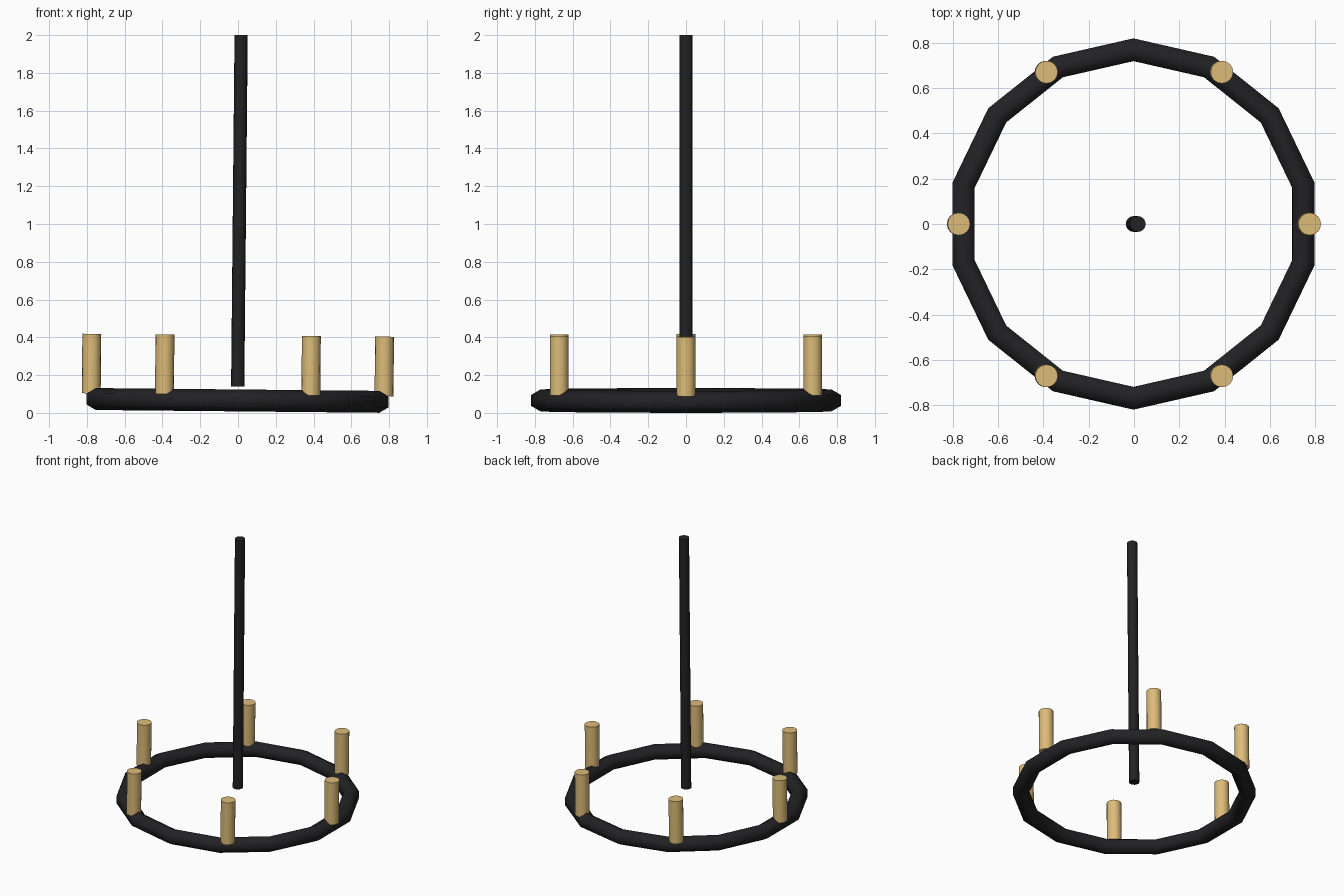
import bpy, bmesh
from math import sin, cos, pi
from mathutils import Matrix

if "Cube" in bpy.data.objects:
    bpy.data.objects.remove(bpy.data.objects["Cube"])

# The whole fixture leans very slightly towards +x
TILT = Matrix.Translation((-0.003, 0, 0)) @ Matrix.Rotation(0.0098, 4, 'Y')


def material(name, color):
    m = bpy.data.materials.new(name)
    m.diffuse_color = color
    m.use_nodes = True
    m.node_tree.nodes["Principled BSDF"].inputs["Base Color"].default_value = m.diffuse_color
    return m


iron = material("black_iron", (0.016, 0.016, 0.018, 1))
wax = material("candle_wax", (0.72, 0.50, 0.19, 1))


def finish(name, bm, mat, angle):
    bmesh.ops.recalc_face_normals(bm, faces=bm.faces)
    mesh = bpy.data.meshes.new(name)
    bm.to_mesh(mesh)
    bm.free()
    ob = bpy.data.objects.new(name, mesh)
    bpy.context.collection.objects.link(ob)
    mesh.materials.append(mat)
    ob.matrix_world = TILT
    bpy.ops.object.select_all(action='DESELECT')
    bpy.context.view_layer.objects.active = ob
    ob.select_set(True)
    bpy.ops.object.shade_smooth_by_angle(angle=angle)


def cylinder(name, x, y, z0, z1, r, mat):
    bm = bmesh.new()
    bmesh.ops.create_cone(bm, cap_ends=True, segments=16, radius1=r, radius2=r,
                          depth=z1 - z0,
                          matrix=Matrix.Translation((x, y, (z0 + z1) / 2)))
    finish(name, bm, mat, pi / 6)


# Ring: 14 segments with a hexagonal section, flat side outwards
N, S, R, TUBE, RING_Z = 14, 6, 0.77, 0.058, 0.066
bm = bmesh.new()
loops = []
for i in range(N):
    a = pi / 2 + 2 * pi * i / N
    loop = []
    for j in range(S):
        b = pi / 6 + 2 * pi * j / S
        r = R + TUBE * cos(b)
        loop.append(bm.verts.new((r * cos(a), r * sin(a), RING_Z + TUBE * sin(b))))
    loops.append(loop)
for i in range(N):
    p, q = loops[i], loops[(i + 1) % N]
    for j in range(S):
        k = (j + 1) % S
        bm.faces.new((p[j], q[j], q[k], p[k]))
finish("ring", bm, iron, 1.1)

# Hanging rod
cylinder("hanging_rod", 0, 0, 0.14, 2.0, 0.035, iron)

# Six candles around the ring
for i in range(6):
    a = i * pi / 3
    cylinder(f"candle_{i + 1}", 0.775 * cos(a), 0.775 * sin(a), 0.096, 0.411, 0.05, wax)
